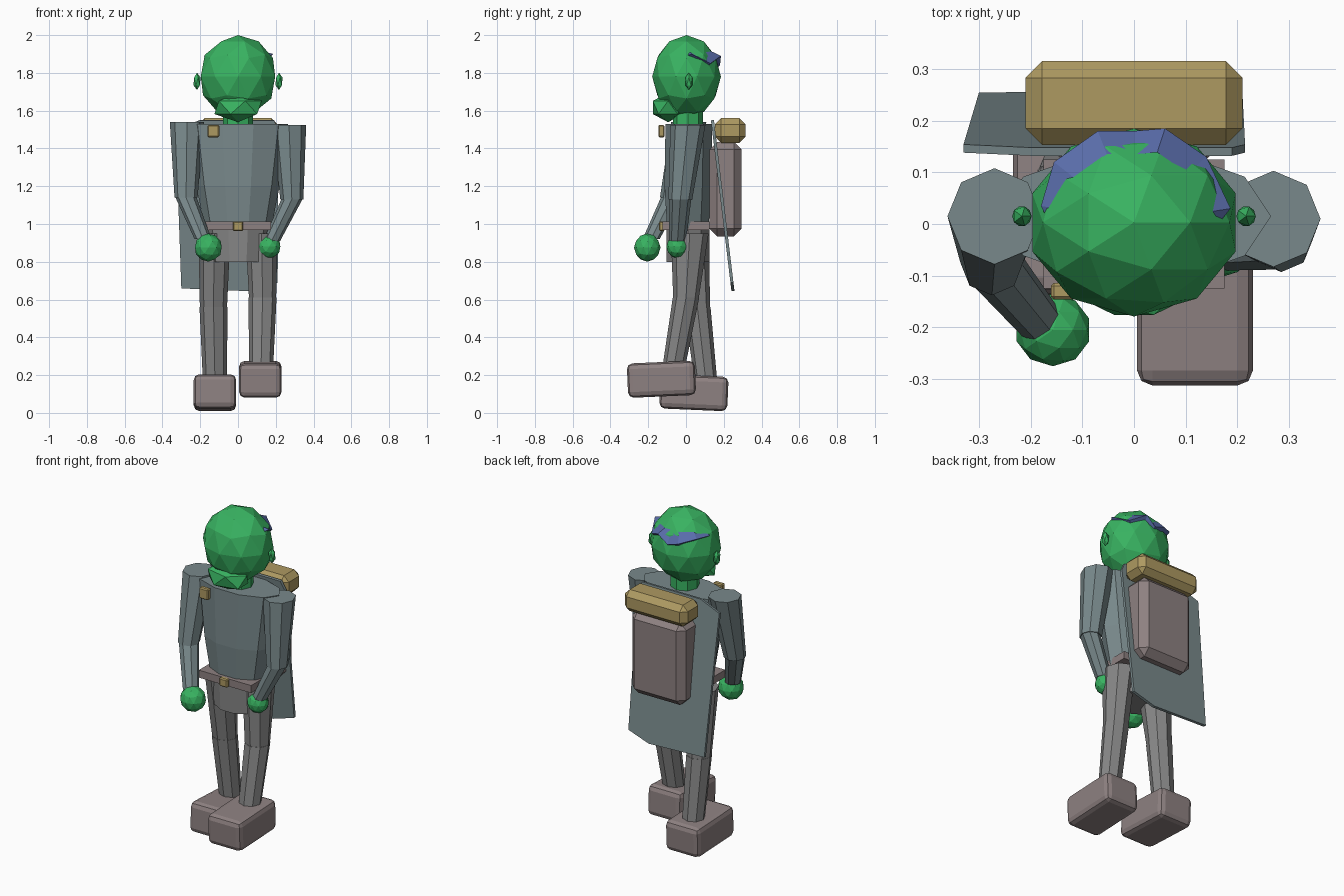
import bpy, bmesh
from math import cos, sin, pi, radians

if "Cube" in bpy.data.objects:
    bpy.data.objects.remove(bpy.data.objects["Cube"])


def mat(name, rgb):
    m = bpy.data.materials.new(name)
    m.diffuse_color = (*rgb, 1)
    m.use_nodes = True
    m.node_tree.nodes["Principled BSDF"].inputs["Base Color"].default_value = m.diffuse_color
    return m


SKIN = mat("skin", (0.04, 0.45, 0.12))
CLOTH = mat("cloth", (0.19, 0.25, 0.26))
TROUSER = mat("trouser", (0.24, 0.24, 0.24))
LEATHER = mat("leather", (0.27, 0.22, 0.22))
TAN = mat("tan", (0.42, 0.32, 0.12))
BLUE = mat("blue", (0.1, 0.15, 0.4))


def finish(name, bm, material):
    bmesh.ops.recalc_face_normals(bm, faces=bm.faces)
    me = bpy.data.meshes.new(name)
    bm.to_mesh(me)
    bm.free()
    me.materials.append(material)
    ob = bpy.data.objects.new(name, me)
    bpy.context.collection.objects.link(ob)
    return ob


def loft(name, rings, n, material):
    """Join horizontal n-sided rings given as (x, y, z, rx, ry)."""
    bm = bmesh.new()
    loops = [[bm.verts.new((x + rx * cos(2 * pi * i / n), y + ry * sin(2 * pi * i / n), z))
              for i in range(n)] for x, y, z, rx, ry in rings]
    for a, b in zip(loops, loops[1:]):
        for i in range(n):
            bm.faces.new((a[i], a[(i + 1) % n], b[(i + 1) % n], b[i]))
    bm.faces.new(loops[0])
    bm.faces.new(loops[-1])
    return finish(name, bm, material)


def ball(name, loc, radii, sub, material):
    bm = bmesh.new()
    bmesh.ops.create_icosphere(bm, subdivisions=sub, radius=1)
    bmesh.ops.scale(bm, vec=radii, verts=bm.verts)
    ob = finish(name, bm, material)
    ob.location = loc
    return ob


def box(name, loc, size, material, bevel=0, seg=1, tilt=0):
    bm = bmesh.new()
    bmesh.ops.create_cube(bm, size=1)
    bmesh.ops.scale(bm, vec=size, verts=bm.verts)
    ob = finish(name, bm, material)
    ob.location = loc
    ob.rotation_euler.x = radians(tilt)
    if bevel:
        m = ob.modifiers.new("bevel", 'BEVEL')
        m.width, m.segments = bevel, seg
    return ob


# Head, jaw, neck, ears
ball("head", (0, 0.003, 1.78), (0.207, 0.182, 0.22), 2, SKIN)
ball("jaw", (0, -0.095, 1.617), (0.14, 0.095, 0.078), 1, SKIN)
loft("neck", [(0, 0.01, 1.5, 0.08, 0.08), (0, 0.01, 1.62, 0.08, 0.08)], 8, SKIN)
for s, side in ((-1, "right"), (1, "left")):
    ball(side + "_ear", (s * 0.217, 0.015, 1.755), (0.021, 0.022, 0.046), 1, SKIN)

# Jagged hair band around the back of the head
hair = [(-0.14, -0.05, 1.885), (-0.18, 0.035, 1.885), (-0.155, 0.12, 1.89), (-0.07, 0.18, 1.86),
        (0.0, 0.18, 1.84), (0.06, 0.185, 1.89), (0.14, 0.13, 1.85), (0.187, 0.03, 1.90), (0.155, -0.01, 1.885)]
bm = bmesh.new()
strips = []
for x, y, z in hair:
    strips.append([bm.verts.new(p) for p in
                   ((x, y, z), (x * 0.75, y * 0.75, 1.912), (x * 0.8, y * 0.8, z - 0.03))])
for a, b in zip(strips, strips[1:]):
    for i in range(3):
        j = (i + 1) % 3
        bm.faces.new((a[i], a[j], b[j], b[i]))
bm.faces.new(strips[0])
bm.faces.new(strips[-1])
finish("hair_band", bm, BLUE)

# Torso, pelvis, belt, clasp
loft("torso", [(0, 0.01, 0.97, 0.175, 0.115), (0, 0.01, 1.2, 0.22, 0.13),
               (0, 0.015, 1.53, 0.265, 0.13)], 10, CLOTH)
loft("pelvis", [(0, 0.01, 0.8, 0.145, 0.12), (0, 0.01, 0.99, 0.17, 0.12)], 10, TROUSER)
box("belt", (0, 0, 0.99), (0.35, 0.25, 0.045), LEATHER)
box("buckle", (0, -0.128, 0.988), (0.055, 0.03, 0.05), TAN, 0.006)
box("clasp", (-0.13, -0.13, 1.492), (0.062, 0.032, 0.066), TAN, 0.006)

# Arms: shoulder, elbow, wrist
arms = {
    "right": ((-0.27, 0.015, 1.54), (-0.275, -0.075, 1.14), (-0.185, -0.185, 0.92), (-0.157, -0.205, 0.875), 0.074),
    "left": ((0.27, 0.01, 1.525), (0.285, -0.03, 1.13), (0.178, -0.045, 0.91), (0.165, -0.045, 0.88), 0.062),
}
for side, (sh, el, wr, hand, r) in arms.items():
    loft(side + "_upper_arm", [(*sh, 0.091, 0.093), (*el, 0.061, 0.063)], 8, CLOTH)
    loft(side + "_forearm", [(*el, 0.056, 0.058), (*wr, 0.045, 0.045)], 8, CLOTH)
    ball(side + "_hand", hand, (r, r * 0.95, r), 2, SKIN)

# Legs: hip, knee, ankle, with block boots
legs = {
    "right": ((-0.125, 0.02, 0.95), (-0.13, 0.06, 0.56), (-0.122, 0.105, 0.17), (-0.122, 0.042, 0.107), -2.5),
    "left": ((0.125, 0.02, 0.95), (0.13, -0.0, 0.61), (0.122, -0.065, 0.24), (0.118, -0.13, 0.178), 2.5),
}
for side, (hip, knee, ankle, foot, tilt) in legs.items():
    loft(side + "_thigh", [(*hip, 0.085, 0.1), (*knee, 0.072, 0.068)], 8, TROUSER)
    loft(side + "_shin", [(*knee, 0.074, 0.07), (*ankle, 0.064, 0.06)], 8, TROUSER)
    box(side + "_boot", foot, (0.225, 0.36, 0.182), LEATHER, 0.03, 2, tilt)

# Cape hanging at a slant behind the back
bm = bmesh.new()
outline = [(-0.33, 1.5), (-0.2, 1.55), (0.19, 1.55), (0.215, 1.5), (0.21, 0.69), (0.07, 0.645), (-0.3, 0.66)]
bm.faces.new([bm.verts.new((x, 0.14 + (1.55 - z) * 0.12, z)) for x, z in outline])
cape = finish("cape", bm, CLOTH)
m = cape.modifiers.new("thickness", 'SOLIDIFY')
m.thickness, m.offset = 0.016, 0

# Backpack and bedroll
box("backpack", (0, 0.21, 1.185), (0.36, 0.17, 0.5), LEATHER, 0.04)
box("bedroll", (0, 0.234, 1.495), (0.42, 0.162, 0.13), TAN, 0.032)
